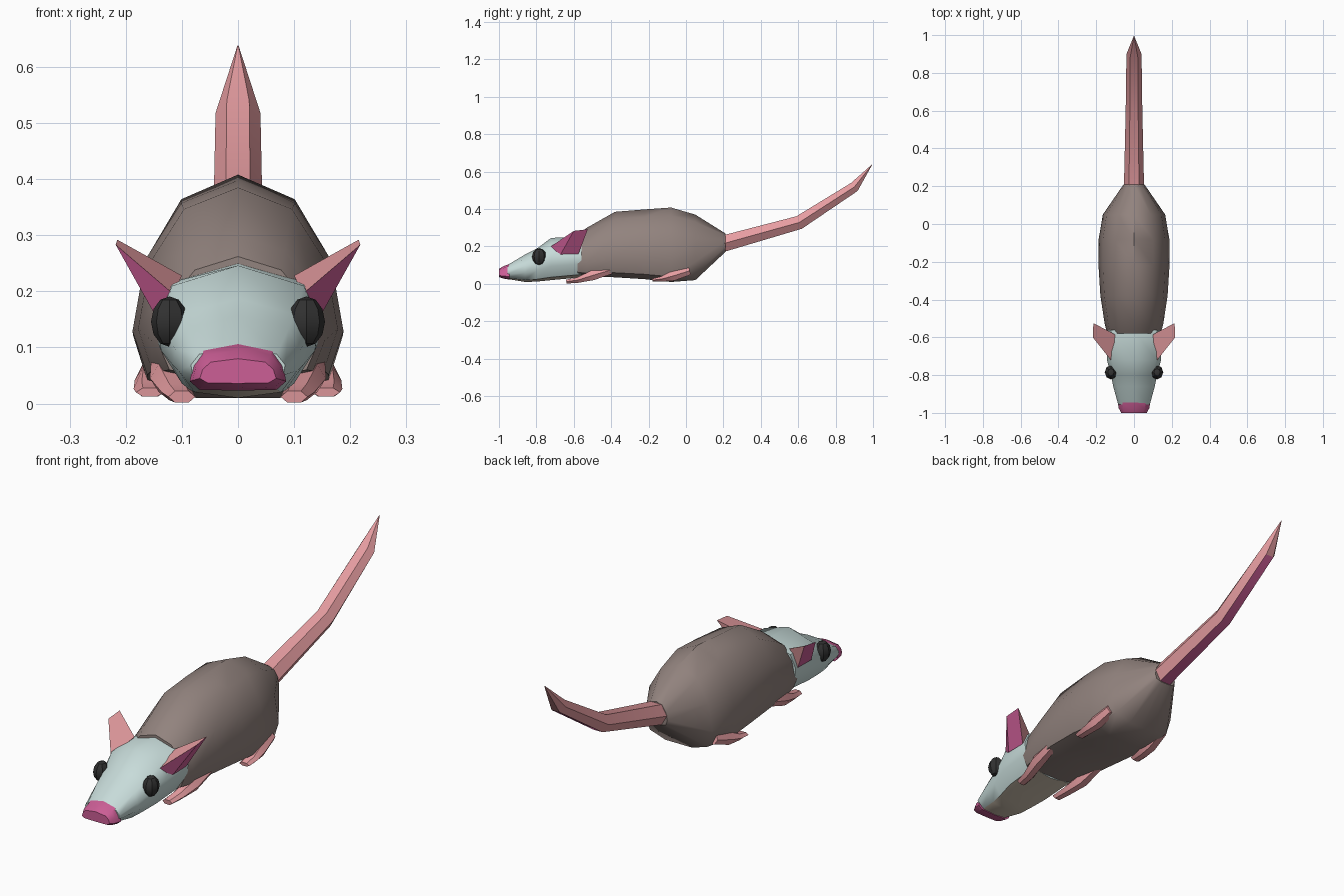
import bpy, bmesh, math
from mathutils import Vector

if "Cube" in bpy.data.objects:
    bpy.data.objects.remove(bpy.data.objects["Cube"])


def material(name, rgb):
    m = bpy.data.materials.new(name)
    lin = [((c / 255 + 0.055) / 1.055) ** 2.4 for c in rgb]
    m.diffuse_color = (*lin, 1)
    m.use_nodes = True
    m.node_tree.nodes["Principled BSDF"].inputs["Base Color"].default_value = m.diffuse_color
    return m


FUR = material("grey brown fur", (146, 131, 126))
FACE = material("pale face", (200, 220, 218))
PINK = material("soft pink skin", (230, 157, 161))
HOT = material("deep pink", (204, 94, 150))
CHIN = material("beige chin", (205, 192, 174))
BLACK = material("black eye", (50, 50, 50))


def finish(name, bm, mats, rule=None, angle=35):
    """Turn a bmesh into an object, colouring faces by a rule."""
    bmesh.ops.recalc_face_normals(bm, faces=bm.faces)
    for f in bm.faces:
        f.material_index = rule(f.normal, f.calc_center_median()) if rule else 0
    me = bpy.data.meshes.new(name)
    bm.to_mesh(me)
    bm.free()
    for m in mats:
        me.materials.append(m)
    ob = bpy.data.objects.new(name, me)
    bpy.context.collection.objects.link(ob)
    bpy.ops.object.select_all(action='DESELECT')
    ob.select_set(True)
    bpy.context.view_layer.objects.active = ob
    bpy.ops.object.shade_smooth_by_angle(angle=math.radians(angle))
    return ob


def loft(name, rings, mats, rule=None, angle=35):
    """Skin closed rings of equal size and cap both ends."""
    bm = bmesh.new()
    loops = [[bm.verts.new(p) for p in r] for r in rings]
    n = len(loops[0])
    for a, b in zip(loops, loops[1:]):
        for i in range(n):
            j = (i + 1) % n
            bm.faces.new((a[i], a[j], b[j], b[i]))
    bm.faces.new(loops[0])
    bm.faces.new(loops[-1])
    return finish(name, bm, mats, rule, angle)


def section(half, y, top, bottom, width):
    """Symmetric cross-section scaled from a unit half profile."""
    pts = half + [(-x, z) for x, z in half[-2:0:-1]]
    return [(x * width, y, bottom + z * (top - bottom)) for x, z in pts]


def tube(name, path, sides, mats, rule=None):
    """Flat-bottomed tube; path entries are x, y, z, half width, half height."""
    rings = []
    for i, (x, y, z, w, h) in enumerate(path):
        a, b = path[max(i - 1, 0)], path[min(i + 1, len(path) - 1)]
        d = Vector((0, b[1] - a[1], b[2] - a[2])).normalized()
        up = Vector((0, -d.z, d.y))
        if up.z < 0:
            up = -up
        ring = []
        for k in range(sides):
            t = 2 * math.pi * k / sides
            ring.append(Vector((x + w * math.cos(t), y, z)) + up * h * math.sin(t))
        rings.append(ring)
    return loft(name, rings, mats, rule)


# body: y, top, bottom, half width
body_half = [(0, 1), (.54, .89), (.88, .62), (1, .28), (.86, .07), (.4, 0), (0, 0)]
body = [(.21, .27, .17, .055), (.05, .37, .02, .165), (-.08, .408, .01, .187),
        (-.22, .398, .025, .188), (-.38, .385, .035, .178), (-.53, .3, .04, .155),
        (-.58, .262, .045, .142)]
loft("body", [section(body_half, *s) for s in body], [FUR], angle=45)

# head with brow, muzzle and coloured underside
head_half = [(0, 1), (.82, .84), (1, .58), (.96, .33), (.7, .07), (0, 0)]
head = [(-.56, .25, .035, .148), (-.72, .246, .02, .143), (-.8, .187, .012, .122),
        (-.86, .157, .01, .11), (-.955, .1, .026, .084)]
loft("head", [section(head_half, *s) for s in head], [FACE, CHIN],
     lambda n, c: 1 if n.z < -.75 else 0, 45)

# nose tip
nose_half = [(0, 1), (.72, .86), (.93, .55), (1, .2), (.8, .02), (0, 0)]
loft("nose", [section(nose_half, *s) for s in
              [(-.945, .106, .023, .086), (-.975, .095, .028, .081), (-1, .08, .036, .068)]], [HOT])

# tail, deep pink underneath
tail = [(0, .17, .208, .055, .052), (0, .21, .218, .053, .05), (0, .605, .328, .044, .042),
        (0, .9, .518, .04, .032), (0, .995, .638, .001, .001)]
tube("tail", tail, 6, [PINK, HOT], lambda n, c: 1 if n.z < -.6 and abs(n.x) < .3 else 0)

for s, side in ((1, "right"), (-1, "left")):
    # ear: wedge with a pink upper face and deep pink outer face
    pts = [(.115, -.73, .195), (.148, -.67, .158), (.148, -.575, .16), (.1, -.585, .228),
           (.218, -.6, .283), (.215, -.525, .292)]
    bm = bmesh.new()
    v = [bm.verts.new((x * s, y, z)) for x, y, z in pts]
    for f in ((0, 1, 4), (1, 2, 5, 4), (2, 3, 5), (0, 4, 5, 3), (0, 3, 2, 1)):
        bm.faces.new([v[i] for i in f])
    finish("ear_" + side, bm, [PINK, HOT],
           lambda n, c: 1 if n.z < -.1 and n.x * s > 0 else 0, 20)

    # eye
    bm = bmesh.new()
    bmesh.ops.create_uvsphere(bm, u_segments=8, v_segments=6, radius=1)
    for q in bm.verts:
        q.co = (s * .122 + q.co.x * .033, -.785 + q.co.y * .038, .146 + q.co.z * .045)
    finish("eye_" + side, bm, [BLACK], angle=30)

    # legs sweeping forward into small paws
    tube("front_leg_" + side, [(s * .13, -.4, .075, .025, .025), (s * .125, -.5, .045, .032, .03),
                               (s * .108, -.58, .02, .028, .017), (s * .1, -.64, .012, .024, .012)],
         6, [PINK])
    tube("back_leg_" + side, [(s * .145, .02, .07, .025, .025), (s * .152, -.07, .042, .032, .03),
                              (s * .157, -.13, .026, .029, .016), (s * .157, -.18, .02, .025, .009)],
         6, [PINK])
